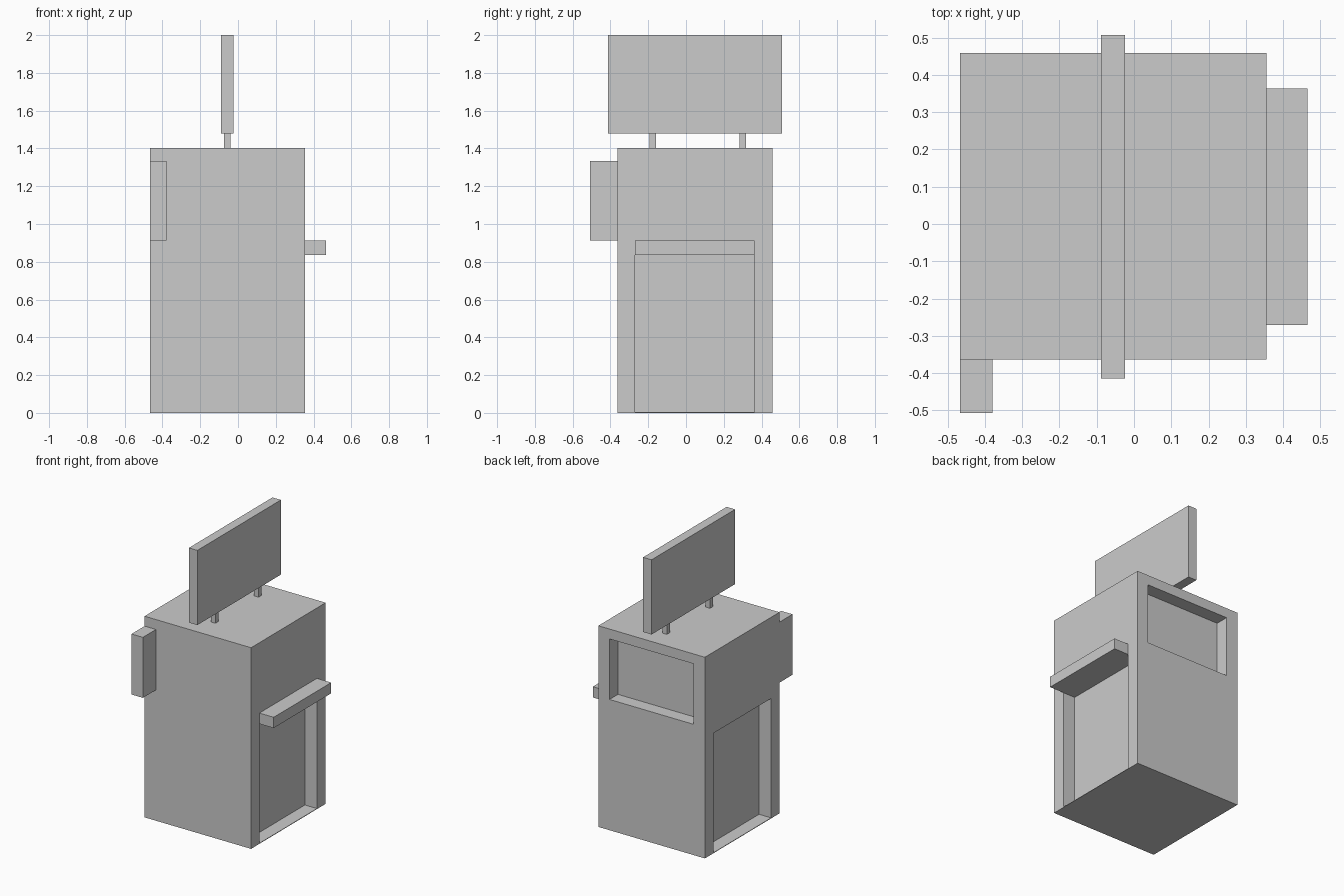
import bpy

if "Cube" in bpy.data.objects:
    bpy.data.objects.remove(bpy.data.objects["Cube"])


def box(name, x, y, z):
    """Axis-aligned box from (min, max) ranges."""
    bpy.ops.mesh.primitive_cube_add(size=1)
    ob = bpy.context.object
    ob.name = name
    ob.location = [(a + b) / 2 for a, b in (x, y, z)]
    ob.scale = [b - a for a, b in (x, y, z)]
    bpy.ops.object.transform_apply(location=True, rotation=False, scale=True)
    return ob


def recess(target, name, x, y, z):
    """Cut a box-shaped pocket out of the target."""
    cutter = box(name, x, y, z)
    cutter.hide_render = True
    cutter.hide_set(True)
    cutter.display_type = 'WIRE'
    mod = target.modifiers.new(name, 'BOOLEAN')
    mod.operation = 'DIFFERENCE'
    mod.solver = 'EXACT'
    mod.object = cutter
    bpy.context.view_layer.objects.active = target
    bpy.ops.object.modifier_apply(modifier=mod.name)
    bpy.data.objects.remove(cutter, do_unlink=True)


# Main cabinet
X0, X1, Y0, Y1, TOP = -0.467, 0.355, -0.363, 0.459, 1.403
DEPTH = 0.093
cabinet = box("cabinet", (X0, X1), (Y0, Y1), (0, TOP))

# Tall door recesses on both sides, window recess at the back
door_y, door_z = (-0.271, 0.363), (0.004, 0.837)
window_z = (0.912, 1.334)
recess(cabinet, "right_recess", (X1 - DEPTH, X1 + 0.1), door_y, door_z)
recess(cabinet, "left_recess", (X0 - 0.1, X0 + DEPTH), door_y, door_z)
recess(cabinet, "back_recess", (-0.379, 0.269), (Y1 - DEPTH, Y1 + 0.1), window_z)

# Shelf above the right recess
box("side_shelf", (X1, 0.465), door_y, (0.837, 0.912))

# Upright box on the front
box("front_box", (X0, -0.379), (-0.507, Y0), window_z)

# Sign board on two posts
box("sign_board", (-0.089, -0.024), (-0.414, 0.507), (1.479, 2.0))
for label, y in (("front", -0.176), ("back", 0.300)):
    box(f"{label}_sign_post", (-0.074, -0.039), (y - 0.017, y + 0.017), (TOP, 1.479))
